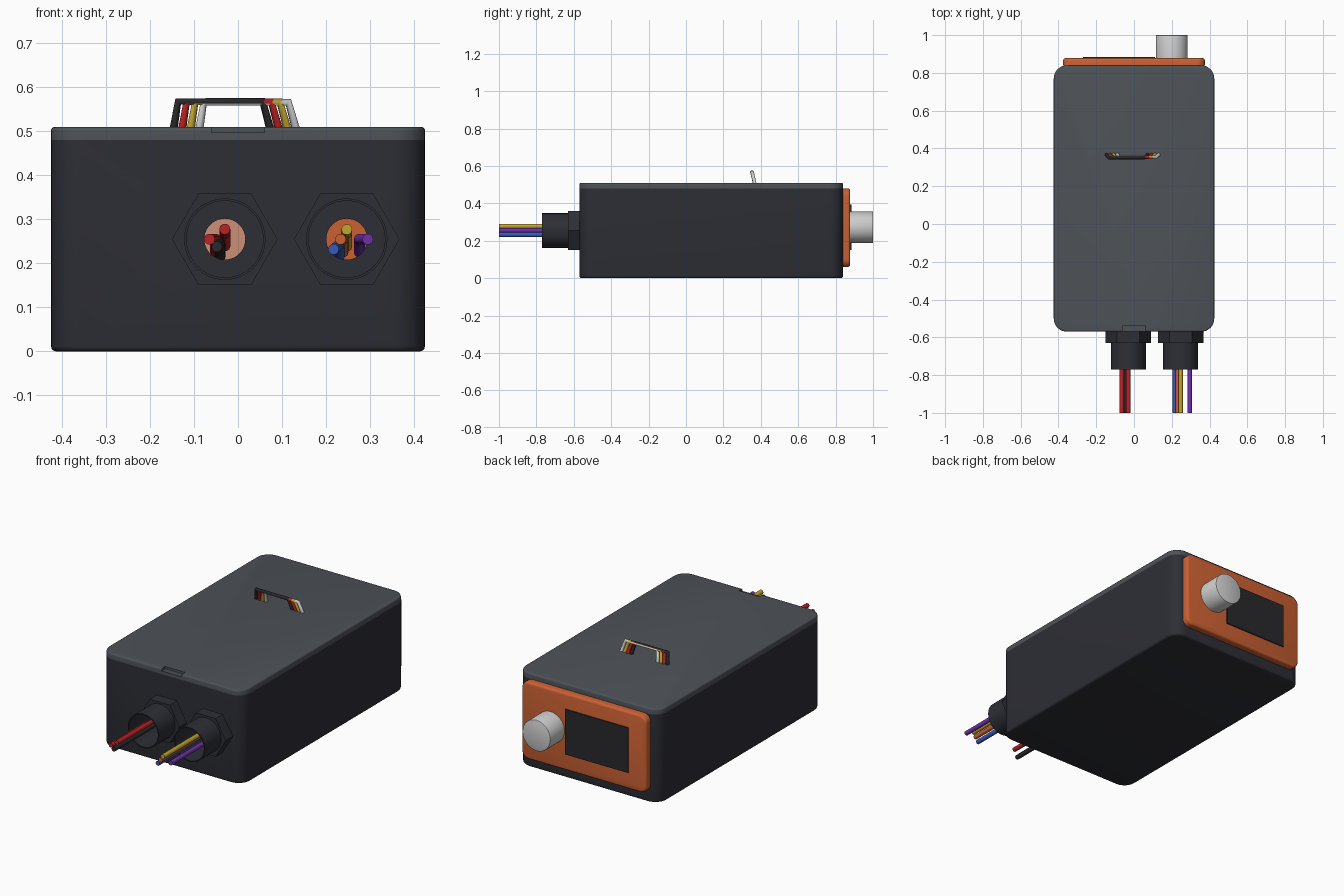
import bpy, bmesh, math
from mathutils import Matrix, Vector

if "Cube" in bpy.data.objects:
    bpy.data.objects.remove(bpy.data.objects["Cube"])


def material(name, r, g, b):
    m = bpy.data.materials.new(name)
    m.use_nodes = True
    m.diffuse_color = (r, g, b, 1)
    m.node_tree.nodes["Principled BSDF"].inputs["Base Color"].default_value = (r, g, b, 1)
    return m


CASE = material("charcoal", 0.027, 0.028, 0.037)
LID = material("slate_grey", 0.075, 0.085, 0.098)
ORANGE = material("orange", 0.6, 0.12, 0.033)
SALMON = material("salmon", 0.6, 0.28, 0.18)
RED = material("red", 0.5, 0.015, 0.018)
YELLOW = material("yellow", 0.55, 0.38, 0.025)
PURPLE = material("purple", 0.17, 0.03, 0.4)
BLUE = material("blue", 0.04, 0.1, 0.5)
SILVER = material("light_grey", 0.62, 0.62, 0.62)
BLACK = material("screen_black", 0.022, 0.022, 0.025)


def finish(name, bm, mat):
    """Turn a bmesh into a smooth-by-angle object."""
    bmesh.ops.recalc_face_normals(bm, faces=bm.faces)
    mesh = bpy.data.meshes.new(name)
    bm.to_mesh(mesh)
    bm.free()
    ob = bpy.data.objects.new(name, mesh)
    bpy.context.collection.objects.link(ob)
    mesh.materials.append(mat)
    smooth(ob)
    return ob


def smooth(ob):
    bpy.ops.object.select_all(action="DESELECT")
    ob.select_set(True)
    bpy.context.view_layer.objects.active = ob
    bpy.ops.object.shade_smooth_by_angle(angle=math.radians(35))


def box(name, lo, hi, mat, axis=2, radius=0, rim=0, side=1):
    """Box with rounded corners along one axis and a softened rim on one cap."""
    lo, hi = Vector(lo), Vector(hi)
    bm = bmesh.new()
    size = hi - lo
    bmesh.ops.create_cube(bm, size=1, matrix=Matrix.Translation((lo + hi) / 2) @ Matrix.Diagonal((*size, 1)))
    if radius:
        edges = [e for e in bm.edges
                 if abs(e.verts[0].co[axis] - e.verts[1].co[axis]) > size[axis] / 2]
        bmesh.ops.bevel(bm, geom=edges, offset=radius, segments=8, profile=0.5, affect="EDGES")
    if rim:
        level = hi[axis] if side > 0 else lo[axis]
        edges = [e for e in bm.edges if all(abs(v.co[axis] - level) < 1e-5 for v in e.verts)]
        bmesh.ops.bevel(bm, geom=edges, offset=rim, segments=3, profile=0.5, affect="EDGES")
    return finish(name, bm, mat)


def prism(name, x, z, r, y0, y1, mat, sides=48, rim=0):
    """Regular prism running along y, with a corner pointing to +x."""
    bm = bmesh.new()
    ring = [bm.verts.new((x + r * math.cos(i * math.tau / sides), y0,
                          z + r * math.sin(i * math.tau / sides))) for i in range(sides)]
    cap = bm.faces.new(ring)
    out = bmesh.ops.extrude_face_region(bm, geom=[cap], use_keep_orig=True)
    top = [v for v in out["geom"] if isinstance(v, bmesh.types.BMVert)]
    bmesh.ops.translate(bm, verts=top, vec=(0, y1 - y0, 0))
    if rim:
        edges = [e for e in bm.edges if all(v in top for v in e.verts)]
        bmesh.ops.bevel(bm, geom=edges, offset=rim, segments=2, profile=0.5, affect="EDGES")
    return finish(name, bm, mat)


def cut(ob, *cutters):
    for c in cutters:
        mod = ob.modifiers.new("cut", "BOOLEAN")
        mod.operation, mod.solver, mod.object = "DIFFERENCE", "EXACT", c
        bpy.context.view_layer.objects.active = ob
        bpy.ops.object.modifier_apply(modifier=mod.name)
    smooth(ob)


def wire(name, points, radius, mat):
    """Capped round tube through the points."""
    cu = bpy.data.curves.new(name, "CURVE")
    cu.dimensions = "3D"
    cu.bevel_depth, cu.bevel_resolution, cu.use_fill_caps = radius, 3, True
    sp = cu.splines.new("POLY")
    sp.points.add(len(points) - 1)
    for p, co in zip(sp.points, points):
        p.co = (*co, 1)
    sp.use_smooth = True
    cu.materials.append(mat)
    ob = bpy.data.objects.new(name, cu)
    bpy.context.collection.objects.link(ob)


W, FRONT, BACK, TOP = 0.425, -0.57, 0.84, 0.51
GLANDS = {"right": -0.03, "left": 0.247}
GZ = 0.255

# Hollow case, open behind the control panel and at the cable entries
case = box("case", (-W, FRONT, 0), (W, BACK, 0.48), CASE, radius=0.07, rim=0.012, side=-1)
helpers = [box("cavity_cutter", (-0.39, FRONT + 0.03, 0.03), (0.39, BACK - 0.03, 0.6), CASE),
           box("window_cutter", (-0.33, 0.7, 0.1), (0.33, 0.9, 0.44), CASE)]
for side, x in GLANDS.items():
    helpers.append(prism(side + "_entry_cutter", x, GZ, 0.0465, -0.6, -0.5, CASE))
cut(case, *helpers)

# Lid with a pry notch at the front
lid = box("lid", (-W, FRONT, 0.48), (W, BACK, TOP), LID, radius=0.07, rim=0.008)
notch = box("notch_cutter", (-0.06, FRONT - 0.1, 0.497), (0.06, FRONT + 0.03, 0.6), LID)
cut(lid, notch)
helpers.append(notch)

# Cable glands: hexagonal nut and open sleeve
for side, x in GLANDS.items():
    bore = prism(side + "_bore_cutter", x, GZ, 0.087, -0.9, -0.5, CASE)
    nut = prism(side + "_gland_nut", x, GZ, 0.12, -0.63, FRONT, CASE, sides=6)
    sleeve = prism(side + "_gland_sleeve", x, GZ, 0.0925, -0.77, FRONT, CASE)
    cut(nut, bore)
    cut(sleeve, bore)
    helpers.append(bore)

for h in helpers:
    bpy.data.objects.remove(h)

# Control panel on the back, with screen, inner board and knob
box("control_panel", (-0.375, BACK, 0.06), (0.375, 0.878, 0.48), ORANGE, axis=1, radius=0.04, rim=0.012)
box("screen", (-0.27, 0.876, 0.15), (0.11, 0.884, 0.395), BLACK)
box("inner_board", (-0.33, 0.82, 0.11), (0.1, BACK, 0.43), SALMON)
prism("knob", 0.2, 0.272, 0.084, 0.87, 1.0, SILVER, rim=0.003)

# Loose wires: straight outside, bending inward through the entry holes
LOOSE = [("red_wire_low", "right", -0.065, 0.255, RED), ("red_wire_high", "right", -0.03, 0.278, RED),
         ("black_wire", "right", -0.048, 0.238, BLACK), ("blue_wire", "left", 0.217, 0.232, BLUE),
         ("yellow_wire", "left", 0.247, 0.277, YELLOW), ("orange_wire", "left", 0.233, 0.255, ORANGE),
         ("purple_wire", "left", 0.295, 0.255, PURPLE)]
for name, side, x, z, mat in LOOSE:
    cx = GLANDS[side]
    near = 0.6
    ix, iz = cx + (x - cx) * near, GZ + (z - GZ) * near
    wire(name, [(x, -1, z), (x, -0.7, z), (ix, -0.58, iz), (ix, -0.5, iz), (ix, -0.42, iz - 0.03)],
         0.0125, mat)

# Ribbon of four wires looping out of the lid
for i, (name, mat) in enumerate([("black", BLACK), ("red", RED), ("yellow", YELLOW), ("white", SILVER)]):
    s, d = 0.0195 * i, 0.0006 * i
    wire(name + "_loop_wire", [(-0.148 + s, 0.37, 0.495), (-0.136 + s, 0.352 + d, 0.568 - d),
                               (0.056 + s, 0.352 + d, 0.568 - d), (0.076 + s, 0.37, 0.495)], 0.0095, mat)
